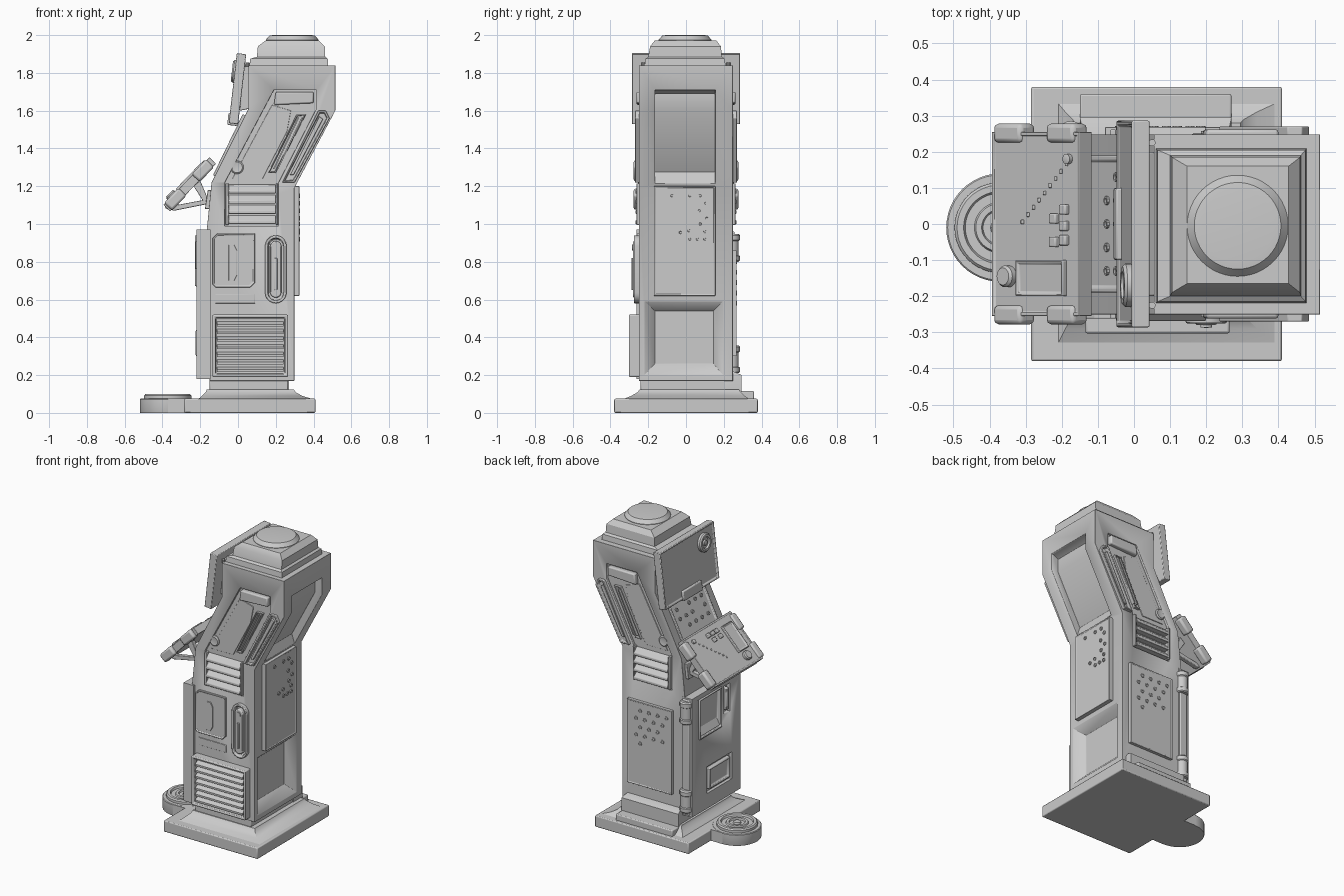
import bpy, bmesh
from math import cos, sin, pi, radians
from mathutils import Matrix, Vector

I = Matrix.Identity(4)


def loft(name, loops, m=I, bevel=0.0, inset=None):
    """Skin equal-length loops, cap the ends; inset = (direction, [(thickness, depth), ...])."""
    bm = bmesh.new()
    rings = [[bm.verts.new(p) for p in lp] for lp in loops]
    n = len(rings[0])
    for a, b in zip(rings, rings[1:]):
        for i in range(n):
            bm.faces.new((a[i], a[(i + 1) % n], b[(i + 1) % n], b[i]))
    bm.faces.new(rings[0][::-1])
    bm.faces.new(rings[-1])
    bmesh.ops.recalc_face_normals(bm, faces=bm.faces)
    if inset:
        bm.normal_update()
        f = max(bm.faces, key=lambda q: q.normal.dot(Vector(inset[0])))
        for t, d in inset[1]:
            bmesh.ops.inset_individual(bm, faces=[f], thickness=t, depth=d)
    bm.transform(m)
    me = bpy.data.meshes.new(name)
    bm.to_mesh(me)
    bm.free()
    ob = bpy.data.objects.new(name, me)
    bpy.context.collection.objects.link(ob)
    bpy.ops.object.select_all(action='DESELECT')
    bpy.context.view_layer.objects.active = ob
    ob.select_set(True)
    bpy.ops.object.shade_smooth_by_angle(angle=radians(30))
    if bevel:
        b = ob.modifiers.new("bevel", 'BEVEL')
        b.width, b.segments, b.limit_method = bevel, 2, 'ANGLE'
    return ob


def rect(x0, x1, y0, y1, z):
    return [(x0, y0, z), (x1, y0, z), (x1, y1, z), (x0, y1, z)]


def box(name, x0, x1, y0, y1, z0, z1, m=I, bevel=0.006, inset=None):
    return loft(name, [rect(x0, x1, y0, y1, z0), rect(x0, x1, y0, y1, z1)], m, bevel, inset)


def prism(name, pts, y0, y1, bevel=0.0, inset=None):
    return loft(name, [[(x, y, z) for x, z in pts] for y in (y0, y1)], I, bevel, inset)


def lathe(name, prof, pos=(0, 0, 0), axis=(0, 0, 1), seg=32, m=I):
    q = Vector(axis).to_track_quat('Z', 'Y').to_matrix().to_4x4()
    loops = [[(r * cos(2 * pi * i / seg), r * sin(2 * pi * i / seg), h) for i in range(seg)] for r, h in prof]
    return loft(name, loops, m @ Matrix.Translation(pos) @ q)


def bolts(name, spots, r, place, axis, m=I):
    for a, b in spots:
        lathe(name, [(r, -.004), (r, .005), (r * .6, .005), (r * .5, .001)], place(a, b), axis, 10, m)


def capsule(cx, z0, z1, r):
    return [(cx + r * cos(pi * i / 10), z1 - r + r * sin(pi * i / 10)) for i in range(11)] + \
           [(cx - r * cos(pi * i / 10), z0 + r - r * sin(pi * i / 10)) for i in range(11)]


def cut(ob, *cutters):
    bpy.context.view_layer.objects.active = ob
    for c in cutters:
        c.hide_render = True
        md = ob.modifiers.new("cut", 'BOOLEAN')
        md.object, md.operation = c, 'DIFFERENCE'
        bpy.ops.object.modifier_apply(modifier=md.name)
        bpy.data.objects.remove(c)


# Base plate, foot disc and flared pedestal
box("base_plate", -.285, .41, -.38, .38, 0, .075)
lathe("foot_pad", [(.148, 0), (.15, .005), (.15, .072), (.146, .076)], (-.37, -.01, 0), seg=48)
box("foot_pad_bridge", -.37, -.27, -.16, .14, 0, .075, bevel=0)
lathe("foot_disc", [(.125, .07), (.125, .092), (.118, .1), (.1, .1), (.095, .088), (.07, .088), (.066, .096),
                    (.05, .096), (.046, .086), (.025, .086), (.022, .097), (.01, .098)], (-.372, -.01, 0), seg=48)
loft("pedestal_flare", [rect(-.215, .405, -.34, .34, .07), rect(-.19, .34, -.29, .31, .09),
                        rect(-.17, .305, -.255, .29, .11), rect(-.165, .295, -.245, .28, .125)])
box("pedestal_neck", -.15, .265, -.24, .24, .12, .18)
box("rear_step_low", -.15, .27, .2, .36, .07, .115)
loft("rear_step_high", [rect(-.15, .27, .2, .295, .11), rect(-.15, .27, .2, .295, .2), rect(-.14, .26, .2, .25, .22)])

# Main cabinet with bent profile
body = prism("cabinet_body", [(-.15, .17), (.298, .17), (.298, 1.19), (.515, 1.6), (.515, 1.84), (.055, 1.84),
                              (.055, 1.61), (-.14, 1.22), (-.165, .97), (-.15, .9)], -.25, .248)
cuts = [prism("cut_back_slope", [(.31, 1.215), (.6, 1.2), (.6, 1.71), (.5, 1.71), (.462, 1.69), (.462, 1.6), (.29, 1.275)], -.165, .155),
        loft("cut_lower", [[(.31, y, z) for y, z in ((-.23, .19), (.205, .19), (.205, .6), (-.23, .6))],
                           [(.24, y, z) for y, z in ((-.165, .26), (.145, .26), (.145, .54), (-.165, .54))]])]
side = [(-.07, 1.22), (.19, 1.71), (.415, 1.71), (.415, 1.61), (.215, 1.22), (.215, .99), (-.07, .99)]
for s in (-1, 1):
    cuts.append(prism("cut_side", side, s * .233, s * .3))
cut(body, *cuts)
bv = body.modifiers.new("bevel", 'BEVEL')
bv.width, bv.segments, bv.limit_method = .004, 1, 'ANGLE'

# Stepped cap and dome on top
loft("cap_tiers", [rect(.06, .478, -.22, .21, 1.835), rect(.065, .475, -.215, .205, 1.875),
                   rect(.1, .462, -.2, .19, 1.885), rect(.105, .46, -.19, .185, 1.94),
                   rect(.147, .428, -.165, .16, 1.972)])
lathe("cap_dome", [(.14, 1.965), (.14, 1.975), (.12, 1.998), (.1, 2.0)], (.287, -.005, 0), seg=48)
for y in (-.225, .225):
    lathe("cap_stud", [(.01, 1.83), (.01, 1.855)], (.05, y, 0), seg=10)

# Details on both sloped flanks
for s in (-1, 1):
    out = (0, s, 0)
    prism("vent_hood", [(.19, 1.63), (.2, 1.7), (.4, 1.7), (.4, 1.64)], s * .22, s * .262, .008)
    prism("flank_slot", [(.16, 1.27), (.2, 1.27), (.36, 1.58), (.31, 1.58)], s * .22, s * .25, .003,
          (out, [(.008, 0), (.003, -.02)]))
    for k in range(2):
        x = .185 + k * .02
        prism("slot_bar", [(x, 1.29), (x + .008, 1.29), (x + .14, 1.565), (x + .132, 1.565)], s * .22, s * .258)
    prism("corner_slot_frame", [(.235, 1.22), (.3, 1.22), (.485, 1.56), (.465, 1.6), (.425, 1.6)],
          s * .24, s * .27, .003, (out, [(.012, 0), (.004, -.022)]))
    prism("corner_slot_core", [(.275, 1.26), (.295, 1.26), (.45, 1.555), (.43, 1.57)], s * .24, s * .262, .003)
    prism("access_plate", [(-.03, 1.24), (.13, 1.24), (.26, 1.49), (.28, 1.6), (.18, 1.63)], s * .22, s * .238, .002)
    lathe("flank_knob", [(.035, 0), (.035, .008), (.028, .014), (.02, .012)], (-.005, s * .235, 1.3), out)
    for k in range(4):
        z = 1.0 + k * .054
        loft("vent_slat", [[(x, s * y, zz) for y, zz in ((.22, z), (.268, z), (.268, z + .016), (.24, z + .046), (.22, z + .046))]
                           for x in (-.05, .2)], I, .003)
    box("vent_edge", -.065, -.05, s * .22, s * .262, .995, 1.215, bevel=.003)
    box("vent_edge", .2, .212, s * .22, s * .262, .995, 1.215, bevel=.003)

# Front flank: grille, hatch and handle recess
F = (0, -1, 0)
box("grille_frame", -.135, .265, -.303, -.24, .19, .52, bevel=.006, inset=(F, [(.022, 0), (.004, -.035)]))
for k in range(7):
    z = .217 + k * .04
    loft("grille_slat", [[(x, y, zz) for y, zz in ((-.26, z + .03), (-.298, z + .012), (-.298, z), (-.26, z))] for x in (-.11, .24)])
prism("service_hatch", [(-.12, .665), (.065, .665), (.09, .69), (.09, .95), (-.11, .95), (-.135, .925), (-.135, .68)],
      -.262, -.24, .003, (F, [(.008, 0), (.002, -.005)]))
prism("hatch_latch", [(-.05, .7), (-.02, .7), (-.005, .73), (-.005, .86), (-.02, .89), (-.05, .89)], -.263, -.24, .002)
box("label_strip", -.12, .09, -.254, -.24, .58, .63, bevel=.002)
prism("handle_frame", capsule(.2, .58, .94, .057), -.275, -.24, .004, (F, [(.014, 0), (.004, -.025)]))
prism("handle_bar", capsule(.2, .61, .91, .03), -.28, -.24, .006)
lathe("handle_lock", [(.016, 0), (.016, .008), (.008, .008)], (.2, -.278, .875), F, 16)
box("handle_grip", .192, .208, -.288, -.27, .65, .82, bevel=.003)

# Right-hand panel with perforations
box("right_panel", .28, .325, -.17, .155, .62, 1.2, bevel=.006, inset=((1, 0, 0), [(.01, 0), (.002, -.003)]))
dots = [(-.075, 1.15), (.02, 1.15), (.075, 1.15), (.105, 1.11), (.07, 1.07), (.11, 1.03), (.075, 1.0), (-.03, .955),
        (.015, .965), (.1, .96), (.02, .92), (.06, .92), (.1, .92)]
bolts("right_panel_hole", dots, .012, lambda a, b: (.323, a, b), (1, 0, 0))

# Rear panel with perforations
box("rear_panel", -.08, .25, .23, .268, .3, .86, bevel=.006, inset=((0, 1, 0), [(.01, 0), (.002, -.003)]))
bolts("rear_panel_hole", [(-.04 + .065 * i + (k % 2) * .03, .8 - .055 * k) for k in range(5) for i in range(4) if i + 2 > k or i == 3 or k == 3],
      .013, lambda a, b: (a, .266, b), (0, 1, 0))

# Door with window, bar recess and small hatch
door = box("door", -.22, -.145, -.262, .25, .18, .97, bevel=0)
cut(door, box("cut_window", -.3, -.185, -.05, .17, .68, .93, bevel=0),
    box("cut_bar", -.3, -.195, -.15, -.09, .74, .93, bevel=0),
    box("cut_hatch", -.3, -.2, -.17, .09, .28, .46, bevel=0))
L = (-1, 0, 0)
box("window_frame", -.228, -.18, -.06, .18, .67, .94, inset=(L, [(.018, 0), (.002, -.03)]))
loft("window_tray", [rect(-.222, -.18, -.04, .16, .69), rect(-.19, -.18, -.04, .16, .75)])
box("door_bar", -.225, -.18, -.132, -.108, .76, .91)
box("hatch_door", -.224, -.18, -.15, .07, .3, .44, inset=(L, [(.02, 0), (.004, -.012)]))
for z in (.8, .21):
    lathe("door_hinge", [(.036, 0), (.042, .006), (.042, .03), (.036, .034), (.036, .11), (.042, .115), (.042, .14), (.034, .148)],
          (-.175, .243, z), seg=20)
box("hinge_rail", -.205, -.15, .24, .258, .19, .96)

# Perforated fascia on the sloped left side
M = Matrix.Translation((-.043, 0, 1.415)) @ Matrix.Rotation(radians(26), 4, 'Y')
box("fascia", -.012, .02, -.19, .19, -.18, .18, M, .004, (L, [(.02, 0), (.004, -.008)]))
bolts("fascia_hole", [(-.13 + .065 * i, .12 - .06 * k) for i in range(5) for k in range(4) if (i + 2 * k) % 5],
      .012, lambda a, b: (-.006, a, b), L, M)

# Upper monitor with lens
M = Matrix.Translation((-.003, 0, 1.715)) @ Matrix.Rotation(radians(6.6), 4, 'Y')
box("monitor", -.025, .025, -.286, .286, -.185, .188, M, .004, (L, [(.018, 0), (.003, -.008)]))
box("monitor_lip", -.032, .022, -.1, .1, -.195, -.13, M)
lathe("monitor_lens", [(.06, 0), (.06, .016), (.052, .024), (.038, .024), (.034, .012), (.02, .012), (.016, .02), (.006, .022)],
      (-.016, -.17, .09), L, 32, M)
prism("monitor_mount", [(.01, 1.6), (.06, 1.61), (.06, 1.83), (.03, 1.85)], -.2, .2, .005)

# Tilted control desk with end caps, keys and card reader
M = Matrix.Translation((-.257, 0, 1.212)) @ Matrix.Rotation(radians(-46), 4, 'Y')
box("desk", -.175, .175, -.255, .255, -.026, .022, M, .008, ((0, 0, 1), [(.014, 0), (.002, -.004)]))
for s in (-1, 1):
    for x in (-.11, .1):
        box("desk_corner_cap", x - .055, x + .055, min(s * .225, s * .278), max(s * .225, s * .278), -.032, .028, M, .012)
    prism("desk_arm_low", [(-.38, 1.09), (-.34, 1.07), (-.14, 1.11), (-.14, 1.135)], s * .17, s * .2, .003)
    prism("desk_arm_high", [(-.235, 1.2), (-.2, 1.23), (-.145, 1.1), (-.165, 1.09)], s * .17, s * .2, .003)
    prism("desk_arm_plate", [(-.175, 1.08), (-.145, 1.08), (-.135, 1.18), (-.16, 1.18)], s * .15, s * .22, .003)
lathe("desk_arm_rod", [(.014, 0), (.014, .4)], (-.19, -.2, 1.17), (0, 1, 0), 12)
lathe("desk_front_rod", [(.018, 0), (.018, .4)], (-.37, -.2, 1.095), (0, 1, 0), 12)
box("card_reader", -.07, .12, -.2, -.1, .01, .034, M, .006, ((0, 0, 1), [(.012, 0), (.002, -.008)]))
lathe("dial", [(.03, 0), (.03, .022), (.024, .03), (.012, .03)], (-.11, -.145, .012), (0, 0, 1), 24, M)
for x, y in ((.075, .015), (.075, -.05), (.115, .04), (.115, -.005), (.115, -.045)):
    box("key", x - .014, x + .014, y - .014, y + .014, .01, .032, M, .004)
for k in range(9):
    box("desk_seam_stud", -.06 + k * .022, -.05 + k * .022, -.0 + k * .02, .012 + k * .02, .012, .022, M, .002)
lathe("desk_button", [(.014, 0), (.014, .014), (.008, .016)], (.13, .18, .016), (0, 0, 1), 16, M)
